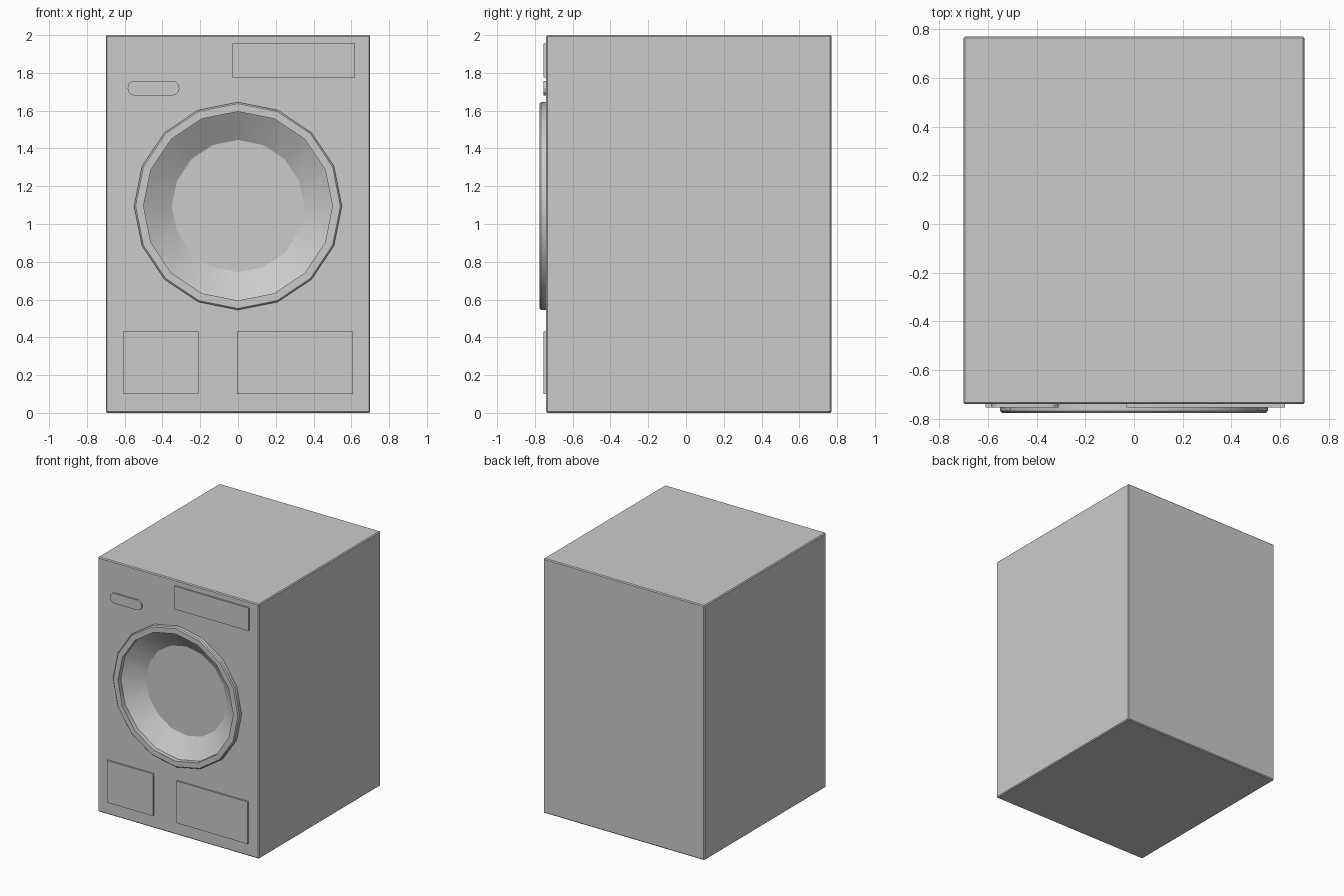
import bpy, bmesh, math

if "Cube" in bpy.data.objects:
    bpy.data.objects.remove(bpy.data.objects["Cube"])

FRONT = -0.74          # y of the cabinet's front face
DOOR_Z = 1.095         # height of the door centre
SIDES = 16


def finish(name, bm):
    bmesh.ops.recalc_face_normals(bm, faces=bm.faces)
    mesh = bpy.data.meshes.new(name)
    bm.to_mesh(mesh)
    bm.free()
    obj = bpy.data.objects.new(name, mesh)
    bpy.context.collection.objects.link(obj)
    return obj


def activate(obj):
    bpy.ops.object.select_all(action='DESELECT')
    obj.select_set(True)
    bpy.context.view_layer.objects.active = obj


def box(name, x0, x1, y0, y1, z0, z1, bevel=0.0):
    bm = bmesh.new()
    bmesh.ops.create_cube(bm, size=1)
    for v in bm.verts:
        v.co = ((x0 + x1) / 2 + v.co.x * (x1 - x0),
                (y0 + y1) / 2 + v.co.y * (y1 - y0),
                (z0 + z1) / 2 + v.co.z * (z1 - z0))
    if bevel:
        bmesh.ops.bevel(bm, geom=bm.edges[:], offset=bevel, segments=1,
                        profile=0.5, affect='EDGES')
    return finish(name, bm)


def lathe(name, profile, caps=False):
    """Turn (radius, y) points around the door axis."""
    bm = bmesh.new()
    rings = []
    for r, y in profile:
        rings.append([bm.verts.new((r * math.sin(i * math.tau / SIDES), y,
                                    DOOR_Z + r * math.cos(i * math.tau / SIDES)))
                      for i in range(SIDES)])
    for a, b in zip(rings, rings[1:]):
        for i in range(SIDES):
            j = (i + 1) % SIDES
            bm.faces.new((a[i], a[j], b[j], b[i]))
    if caps:
        bm.faces.new(rings[0])
        bm.faces.new(rings[-1])
    return finish(name, bm)


def pill(name, x0, x1, z0, z1, y0, y1, steps=6):
    bm = bmesh.new()
    r, zc = (z1 - z0) / 2, (z0 + z1) / 2
    verts = []
    for cx, start in ((x1 - r, -90), (x0 + r, 90)):
        for k in range(steps + 1):
            a = math.radians(start + 180 * k / steps)
            verts.append(bm.verts.new((cx + r * math.cos(a), y1, zc + r * math.sin(a))))
    face = bm.faces.new(verts)
    new = bmesh.ops.extrude_face_region(bm, geom=[face])['geom']
    for v in new:
        if isinstance(v, bmesh.types.BMVert):
            v.co.y = y0
    return finish(name, bm)


# cabinet with a funnel-shaped door recess
cabinet = box("cabinet", -0.70, 0.70, FRONT, 0.77, 0, 2, bevel=0.007)
cutter = lathe("door_recess_cutter", [(0.59, -0.80), (0.35, -0.64)], caps=True)
cutter.hide_render = True
mod = cabinet.modifiers.new("door_recess", 'BOOLEAN')
mod.operation = 'DIFFERENCE'
mod.solver = 'EXACT'
mod.object = cutter
activate(cabinet)
bpy.ops.object.modifier_apply(modifier=mod.name)
bpy.data.objects.remove(cutter)
activate(cabinet)
bpy.ops.object.shade_smooth_by_angle(angle=math.radians(30))

# raised door ring
ring = lathe("door_ring", [(0.50, FRONT), (0.50, -0.775), (0.542, -0.775),
                           (0.55, -0.767), (0.55, FRONT)])
activate(ring)
bpy.ops.object.shade_smooth_by_angle(angle=math.radians(30))

# thin raised panels on the front
for name, x0, x1, z0, z1 in (("control_panel", -0.03, 0.62, 1.775, 1.955),
                             ("filter_cover", -0.61, -0.21, 0.10, 0.43),
                             ("lower_panel", -0.005, 0.61, 0.10, 0.43)):
    box(name, x0, x1, -0.754, FRONT + 0.005, z0, z1)

# rounded button plate at the upper left
pill("button_plate", -0.585, -0.31, 1.68, 1.758, -0.754, FRONT + 0.005)
